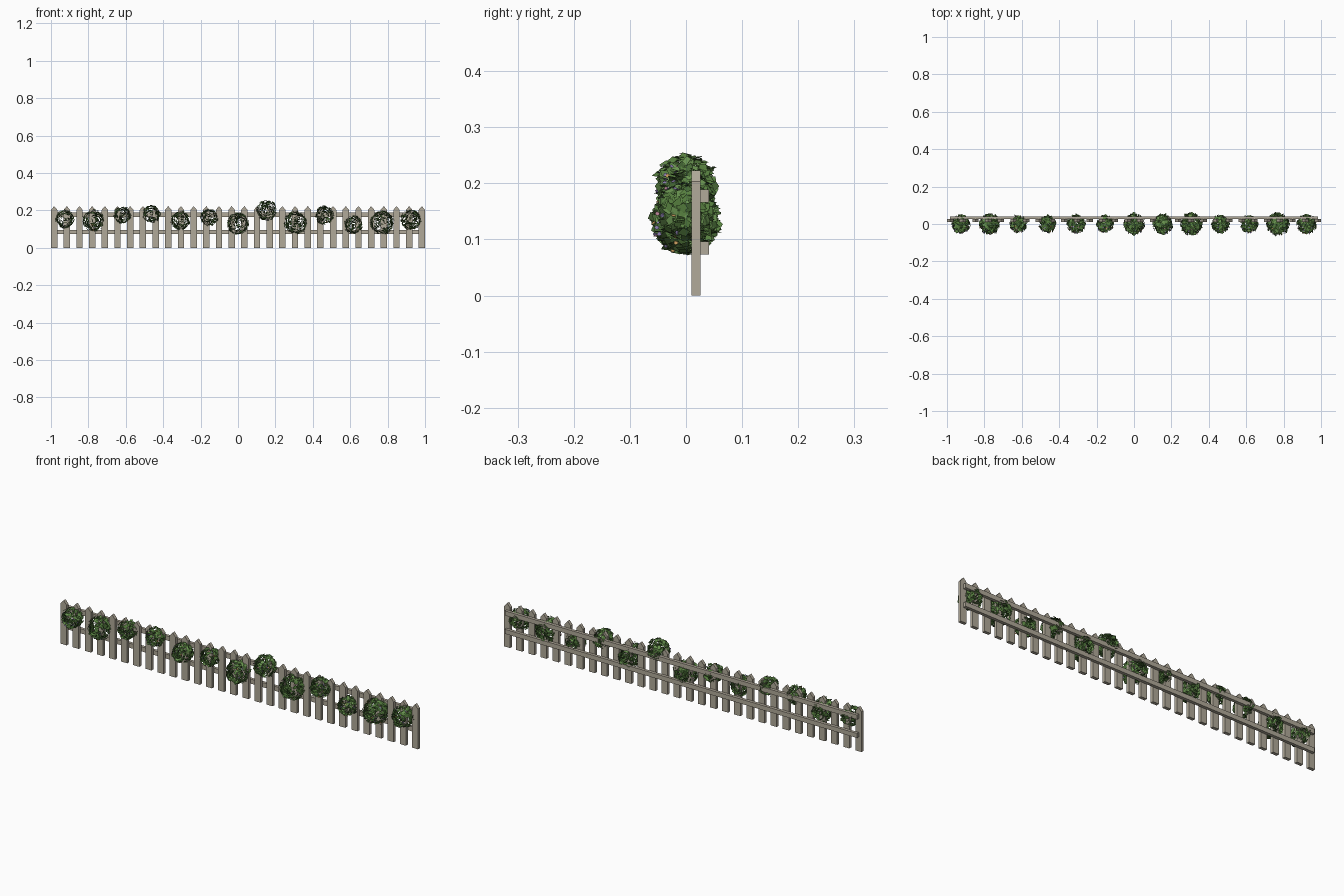
import bpy, bmesh, math, random
from mathutils import Vector

if "Cube" in bpy.data.objects:
    bpy.data.objects.remove(bpy.data.objects["Cube"], do_unlink=True)
random.seed(7)


def material(name, r, g, b):
    m = bpy.data.materials.new(name)
    m.use_nodes = True
    m.diffuse_color = (r, g, b, 1)
    bsdf = m.node_tree.nodes["Principled BSDF"]
    bsdf.inputs["Base Color"].default_value = (r, g, b, 1)
    bsdf.inputs["Roughness"].default_value = 0.9
    return m


wood = material("weathered_wood", 0.44, 0.40, 0.32)
foliage = [material("dark_leaf", 0.06, 0.14, 0.035),
           material("mid_leaf", 0.095, 0.215, 0.05),
           material("light_leaf", 0.15, 0.31, 0.085),
           material("purple_flower", 0.25, 0.20, 0.42),
           material("pink_flower", 0.48, 0.22, 0.30),
           material("orange_flower", 0.52, 0.30, 0.10)]


def finish(name, bm, mats):
    mesh = bpy.data.meshes.new(name)
    bm.to_mesh(mesh)
    bm.free()
    for m in mats:
        mesh.materials.append(m)
    ob = bpy.data.objects.new(name, mesh)
    bpy.context.collection.objects.link(ob)


def prism(name, outline, y0, y1):
    """Extrude an x-z outline from y0 back to y1."""
    bm = bmesh.new()
    face = bm.faces.new([bm.verts.new((x, y0, z)) for x, z in outline])
    out = bmesh.ops.extrude_face_region(bm, geom=[face])["geom"]
    moved = [v for v in out if isinstance(v, bmesh.types.BMVert)]
    bmesh.ops.translate(bm, verts=moved, vec=(0, y1 - y0, 0))
    bmesh.ops.recalc_face_normals(bm, faces=bm.faces)
    finish(name, bm, [wood])


# Pointed pickets
COUNT, HALF = 30, 0.017
for i in range(COUNT):
    x = -0.983 + 1.966 * i / (COUNT - 1)
    prism("picket_%02d" % (i + 1),
          [(x - HALF, 0), (x + HALF, 0), (x + HALF, 0.203), (x, 0.223), (x - HALF, 0.203)],
          0.01, 0.026)

# Back rails
for name, z in (("lower_rail", 0.073), ("upper_rail", 0.166)):
    prism(name, [(-0.985, z), (0.985, z), (0.985, z + 0.023), (-0.985, z + 0.023)],
          0.026, 0.041)


def random_dir():
    return Vector([random.gauss(0, 1) for _ in range(3)]).normalized()


def leaf(bm, centre, axis, normal, length, width):
    """Flat diamond leaf, widest nearer its base, facing along the normal."""
    side = normal.cross(axis) * width / 2
    tip, base = axis * length / 2, axis * -length / 2
    wide = axis * -length * 0.1
    corners = [centre + p for p in (base, wide - side, tip, wide + side)]
    face = bm.faces.new([bm.verts.new(p) for p in corners])
    face.material_index = random.choice((0, 1, 1, 2))


def flower(bm, centre, normal, radius, colour):
    """Small five-sided blossom."""
    u = normal.orthogonal().normalized()
    w = normal.cross(u)
    ring = [bm.verts.new(centre + radius * (u * math.cos(k * math.tau / 5)
                                            + w * math.sin(k * math.tau / 5)))
            for k in range(5)]
    bm.faces.new(ring).material_index = colour


# Leafy flower balls: centre height and radius, evenly spaced from right to left
BALLS = [(0.155, 0.050), (0.145, 0.056), (0.176, 0.046), (0.182, 0.046),
         (0.145, 0.050), (0.162, 0.046), (0.130, 0.057), (0.200, 0.054),
         (0.135, 0.060), (0.176, 0.049), (0.123, 0.048), (0.135, 0.061),
         (0.150, 0.053)]
for i, (z, radius) in enumerate(BALLS):
    centre = Vector((-0.926 + 0.1542 * i, 0, z))
    bm = bmesh.new()
    for _ in range(int(270 * (radius / 0.05) ** 2)):
        # Leaves wrap around the front-to-back axis of the ball
        d = random_dir()
        around = Vector((d.x, 0, d.z)).normalized()
        normal = (around + random_dir() * 0.4).normalized()
        axis = normal.cross(random_dir()).normalized()
        length = random.uniform(0.020, 0.027)
        reach = radius * random.uniform(0.85, 1.05) - abs(axis.dot(d)) * length / 2
        leaf(bm, centre + d * reach, axis, normal, length, length * 0.7)
    # Blossoms on the front half
    for _ in range(16):
        d = random_dir()
        d = Vector((d.x, -abs(d.y) - 0.25, d.z)).normalized()
        normal = (Vector((d.x, 0, d.z + 0.6)) + random_dir() * 0.5).normalized()
        flower(bm, centre + d * radius, normal, 0.0045, random.choice((3, 3, 4, 5)))
    finish("flower_ball_%02d" % (i + 1), bm, foliage)
